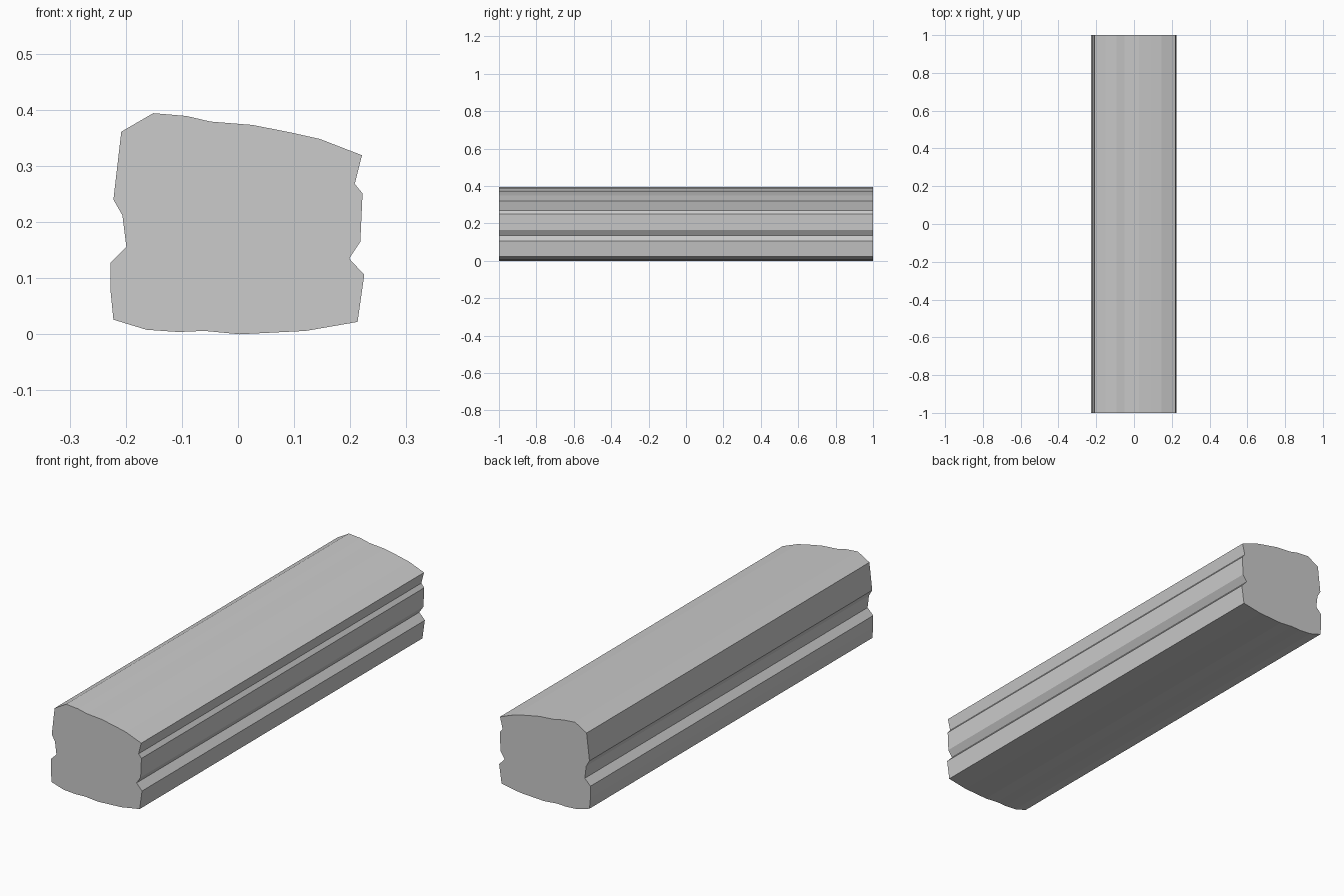
import bpy
import bmesh
from mathutils import Vector

default_cube = bpy.data.objects.get("Cube")
if default_cube:
    bpy.data.objects.remove(default_cube, do_unlink=True)

HALF_LENGTH = 1.0


def make_material(name, colour):
    material = bpy.data.materials.new(name)
    material.use_nodes = True
    material.diffuse_color = colour
    shader = next(node for node in material.node_tree.nodes
                  if node.type == "BSDF_PRINCIPLED")
    shader.inputs["Base Color"].default_value = colour
    shader.inputs["Roughness"].default_value = 0.8
    return material


def extrude_profile(name, outline, material):
    """Sweep a closed x/z outline along the whole length of the y axis."""
    mesh = bpy.data.meshes.new(name)
    bm = bmesh.new()
    ring = [bm.verts.new((x, -HALF_LENGTH, z)) for x, z in outline]
    front_cap = bm.faces.new(ring)
    swept = bmesh.ops.extrude_face_region(bm, geom=[front_cap], use_keep_orig=True)
    back_verts = [item for item in swept["geom"]
                  if isinstance(item, bmesh.types.BMVert)]
    bmesh.ops.translate(bm, verts=back_verts, vec=Vector((0, 2 * HALF_LENGTH, 0)))
    bmesh.ops.recalc_face_normals(bm, faces=bm.faces)
    bm.to_mesh(mesh)
    bm.free()
    mesh.materials.append(material)
    beam = bpy.data.objects.new(name, mesh)
    bpy.context.collection.objects.link(beam)
    return beam


# Sloping, gently faceted top
top_edge = [(-.208, .361), (-.151, .394), (-.092, .389), (-.049, .379),
            (.026, .373), (.092, .36), (.146, .348), (.221, .319)]

# Left side with a shallow nick and a deeper groove
left_side = [(.208, .268), (.222, .251), (.218, .165), (.198, .135),
             (.225, .106), (.213, .022)]

# Slightly bowed underside
underside = [(.121, .006), (.003, 0), (-.06, .006), (-.106, .004),
             (-.163, .008), (-.222, .026)]

# Right side with one wide groove
right_side = [(-.227, .076), (-.227, .128), (-.199, .156),
              (-.206, .212), (-.222, .24)]

grey = make_material("plain grey", (.6, .6, .6, 1))
extrude_profile("rough_beam", top_edge + left_side + underside + right_side, grey)
